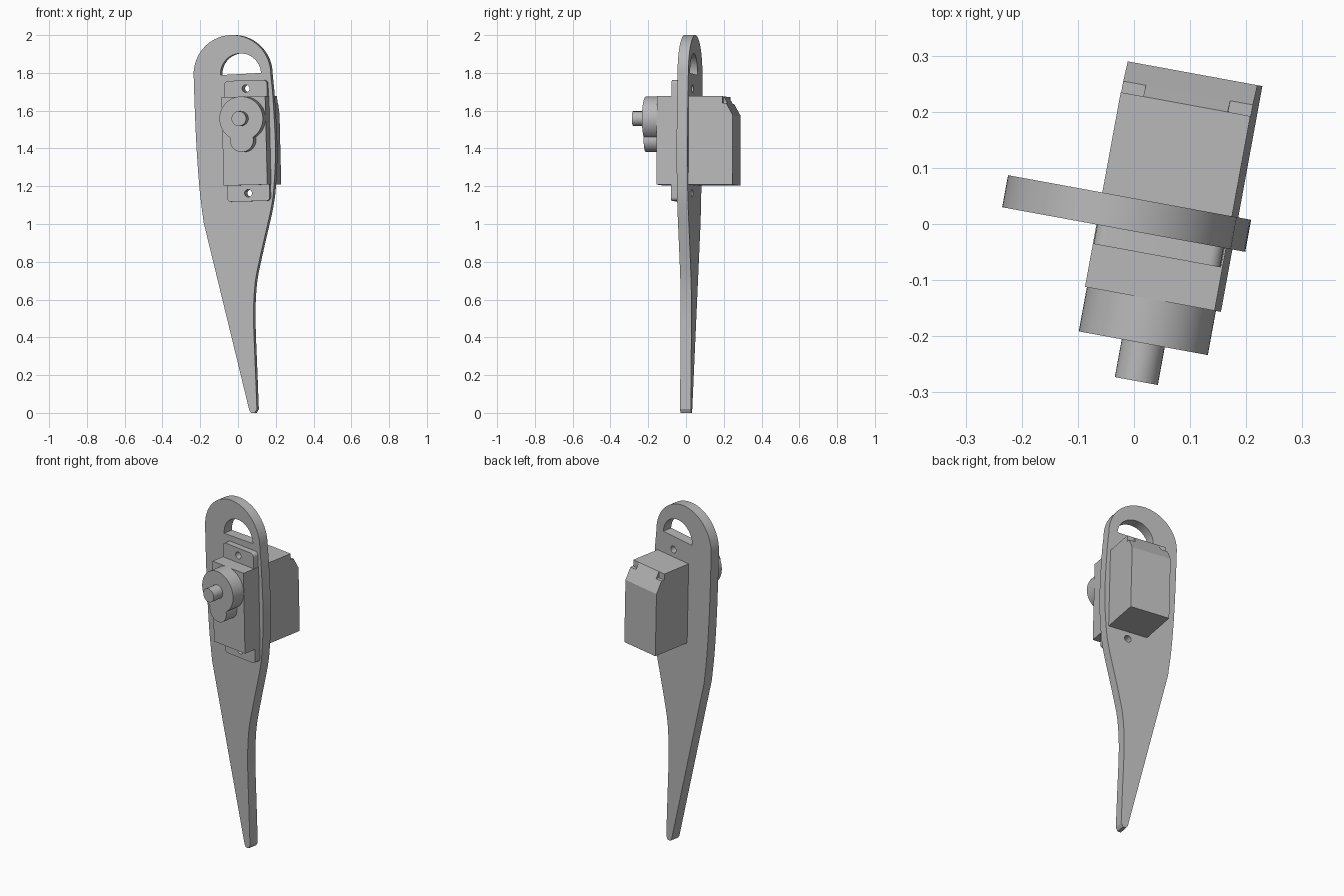
import bpy, bmesh
from math import radians, sin, cos, atan2, sqrt, pi
from mathutils import Matrix, Vector

cube = bpy.data.objects.get("Cube")
if cube:
    bpy.data.objects.remove(cube, do_unlink=True)

grey = bpy.data.materials.new("light_grey")
grey.use_nodes = True
COLOUR = (0.48, 0.48, 0.48, 1)
grey.diffuse_color = COLOUR
for node in grey.node_tree.nodes:
    if node.type == 'BSDF_PRINCIPLED':
        node.inputs["Base Color"].default_value = COLOUR

# Whole model is turned about z; the motor also leans slightly in the arm's plane
TURN = Matrix.Rotation(radians(-10.4), 4, 'Z')
MOTOR = TURN @ Matrix.Translation((0.0575, 0, 1.44)) @ Matrix.Rotation(radians(-1.4), 4, 'Y')
FRONT = Matrix.Rotation(pi / 2, 4, 'X')
SIDE = Matrix.Rotation(pi / 2, 4, 'Z') @ FRONT


def arc(cx, cz, r, start, end, n=32):
    angles = [radians(start + (end - start) * i / n) for i in range(n + 1)]
    return [(cx + r * cos(a), cz + r * sin(a)) for a in angles]


def circle(cx, cz, r, n=32):
    return arc(cx, cz, r, 0, 360, n)[:-1]


def smooth_path(pts, steps=6):
    """Catmull-Rom path through the points."""
    p = [Vector(q) for q in pts]
    p = [2 * p[0] - p[1]] + p + [2 * p[-1] - p[-2]]
    out = []
    for a, b, c, d in zip(p, p[1:], p[2:], p[3:]):
        for i in range(steps):
            t = i / steps
            q = (2 * b + (c - a) * t + (2 * a - 5 * b + 4 * c - d) * t ** 2
                 + (3 * b - a - 3 * c + d) * t ** 3) / 2
            out.append(tuple(q))
    return out + [tuple(pts[-1])]


def slab(name, loops, near, far, place, axes=FRONT):
    """Fill an outline (further loops are holes) and extrude it from near to far."""
    curve = bpy.data.curves.new(name, 'CURVE')
    curve.dimensions = '2D'
    curve.fill_mode = 'BOTH'
    curve.extrude = (far - near) / 2
    for loop in loops:
        spline = curve.splines.new('POLY')
        spline.points.add(len(loop) - 1)
        for point, (x, y) in zip(spline.points, loop):
            point.co = (x, y, 0, 1)
        spline.use_cyclic_u = True
    temp = bpy.data.objects.new(name + "_outline", curve)
    bpy.context.collection.objects.link(temp)
    graph = bpy.context.evaluated_depsgraph_get()
    mesh = bpy.data.meshes.new_from_object(temp.evaluated_get(graph))
    bpy.data.objects.remove(temp, do_unlink=True)
    mid = (near + far) / 2
    shift = (0, mid, 0) if axes is FRONT else (mid, 0, 0)
    bm = bmesh.new()
    bm.from_mesh(mesh)
    bmesh.ops.remove_doubles(bm, verts=bm.verts, dist=1e-5)
    bm.transform(place @ Matrix.Translation(shift) @ axes)
    bmesh.ops.recalc_face_normals(bm, faces=bm.faces)
    bm.to_mesh(mesh)
    bm.free()
    mesh.materials.clear()
    mesh.materials.append(grey)
    obj = bpy.data.objects.new(name, mesh)
    bpy.context.collection.objects.link(obj)
    bpy.ops.object.select_all(action='DESELECT')
    obj.select_set(True)
    bpy.context.view_layer.objects.active = obj
    bpy.ops.object.shade_smooth_by_angle(angle=radians(25))
    return obj


# Arm plate: round top, tapering to a narrow tip
left_edge = smooth_path([(-0.2365, 1.793), (-0.23, 1.6), (-0.22, 1.39),
                         (-0.204, 1.18), (-0.183, 1.01)])
tip = [(0.063, 0.015), (0.073, 0), (0.093, 0)]
right_edge = smooth_path([(0.104, 0.02), (0.095, 0.25), (0.088, 0.42), (0.086, 0.55),
                          (0.095, 0.69), (0.118, 0.81), (0.155, 0.97), (0.182, 1.09),
                          (0.196, 1.2), (0.204, 1.4), (0.191, 1.66), (0.1785, 1.793)])
top_arch = arc(-0.029, 1.793, 0.2075, 0, 180, 40)[1:-1]
handle_slot = arc(0.017, 1.794, 0.109, 3, 183)
screw_holes = [circle(0.05, 1.717, 0.02, 20), circle(0.063, 1.164, 0.02, 20)]
slab("arm_plate", [left_edge + tip + right_edge + top_arch, handle_slot] + screw_holes,
     -0.013, 0.045, TURN)

# Motor housing: side profile with a stepped rear top edge, chamfer restored between the notches
HALF_W, HALF_H = 0.1175, 0.234
FACE, BACK, SHOULDER, STEP = -0.126, 0.283, 0.2265, 0.247
notch_z = HALF_H - 0.036
slab("motor_housing", [[(FACE, -HALF_H), (BACK, -HALF_H), (BACK, HALF_H - 0.1),
                        (STEP, notch_z), (SHOULDER, notch_z), (SHOULDER, HALF_H),
                        (FACE, HALF_H)]], -HALF_W, HALF_W, MOTOR, SIDE)
slab("rear_chamfer", [[(SHOULDER, notch_z), (STEP, notch_z), (SHOULDER, HALF_H)]],
     -HALF_W + 0.041, HALF_W - 0.041, MOTOR, SIDE)

# Mounting flange with rounded corners and two screw holes
w, h, r = 0.1145, 0.32, 0.02
flange = []
for i, (sx, sz) in enumerate([(1, 1), (-1, 1), (-1, -1), (1, -1)]):
    flange += arc(sx * (w - r), sz * (h - r), r, 90 * i, 90 * i + 90, 6)
slab("mounting_flange", [flange] + [circle(0, s * 0.277, 0.02, 20) for s in (1, -1)],
     -0.048, -0.013, MOTOR)

# Gear cover: large disc merged with a small lobe below it
R, lobe_r, disc_z, lobe_z = 0.117, 0.063, 0.118, 0.004
d = disc_z - lobe_z
a = (d * d + R * R - lobe_r ** 2) / (2 * d)
half = sqrt(R * R - a * a)
phi = atan2(half, a) * 180 / pi
psi = atan2(d - a, half) * 180 / pi
cover = arc(0, disc_z, R, -90 + phi, 270 - phi, 48)
cover += arc(0, lobe_z, lobe_r, 180 - psi, 360 + psi, 24)[1:-1]
slab("gear_cover", [cover], -0.206, FACE, MOTOR)

# Output shaft
slab("output_shaft", [circle(0, disc_z, 0.039)], -0.2745, -0.206, MOTOR)
